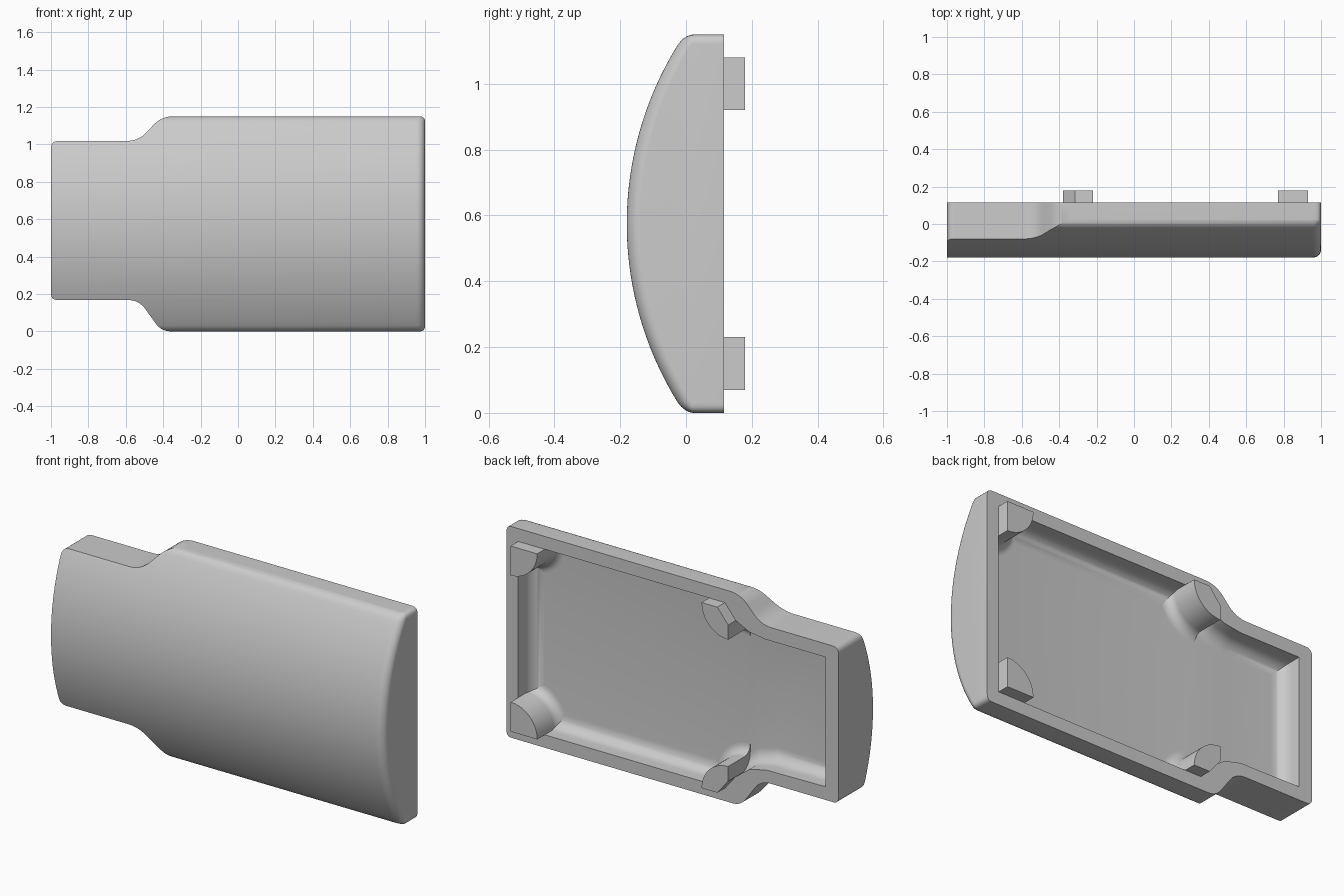
import bpy, bmesh, math
from mathutils import Vector

if "Cube" in bpy.data.objects:
    bpy.data.objects.remove(bpy.data.objects["Cube"], do_unlink=True)

grey = bpy.data.materials.new("plain grey")
grey.use_nodes = True
grey.diffuse_color = (0.6, 0.6, 0.6, 1)
grey.node_tree.nodes["Principled BSDF"].inputs["Base Color"].default_value = (0.6, 0.6, 0.6, 1)

MID, HALF = 0.575, 0.575      # middle and half of the height
BACK, FLOOR = 0.115, -0.01    # rim plane and pocket floor


def loft(name, rings):
    """Solid made by joining equal rings of points, with flat end caps."""
    bm = bmesh.new()
    loops = [[bm.verts.new(p) for p in ring] for ring in rings]
    n = len(loops[0])
    for a, b in zip(loops, loops[1:]):
        for i in range(n):
            j = (i + 1) % n
            bm.faces.new((a[i], a[j], b[j], b[i]))
    bm.faces.new(loops[0])
    bm.faces.new(loops[-1])
    bmesh.ops.recalc_face_normals(bm, faces=bm.faces)
    mesh = bpy.data.meshes.new(name)
    bm.to_mesh(mesh)
    bm.free()
    mesh.materials.append(grey)
    ob = bpy.data.objects.new(name, mesh)
    bpy.context.collection.objects.link(ob)
    return ob


def blend(a, c, b, steps=8):
    """Rounded corner from a to b around corner point c."""
    ts = [i / steps for i in range(steps + 1)]
    return [a * (1 - t) ** 2 + c * 2 * t * (1 - t) + b * t * t for t in ts]


def rounded(corners):
    """Closed outline with each (x, z, radius) corner rounded."""
    pts, n = [], len(corners)
    for i, (x, z, r) in enumerate(corners):
        c = Vector((x, z))
        u = (Vector(corners[i - 1][:2]) - c).normalized()
        v = (Vector(corners[(i + 1) % n][:2]) - c).normalized()
        t = r / math.tan(u.angle(v) / 2)
        pts += blend(c + u * t, c, c + v * t)
    return pts


def inset(pts, s):
    """Anticlockwise outline moved inward by s."""
    out = []
    for i, p in enumerate(pts):
        d1 = (p - pts[i - 1]).normalized()
        d2 = (pts[(i + 1) % len(pts)] - p).normalized()
        n1, n2 = Vector((-d1.y, d1.x)), Vector((-d2.y, d2.x))
        out.append(p + (n1 + n2) * (s / (1 + n1.dot(n2))))
    return out


def at_depth(pts, y):
    return [(p.x, y, p.y) for p in pts]


def fillet_steps(r, steps=8):
    """Pairs of depth and sideways flare for a fillet down to the floor."""
    angles = [math.pi / 2 * i / steps for i in range(steps + 1)]
    return [(FLOOR + r * (1 - math.sin(a)), r * (1 - math.cos(a))) for a in angles]


def combine(ob, other, operation):
    mod = ob.modifiers.new(operation, "BOOLEAN")
    mod.operation, mod.object, mod.solver = operation, other, "EXACT"
    bpy.context.view_layer.objects.active = ob
    bpy.ops.object.modifier_apply(modifier=mod.name)
    bpy.data.objects.remove(other, do_unlink=True)


# Cover: stepped outline as seen from the front
outline = rounded([
    (-1, 0.168, 0.035), (-0.53, 0.168, 0.12), (-0.41, 0, 0.1), (1, 0, 0.03),
    (1, 1.15, 0.03), (-0.41, 1.15, 0.15), (-0.53, 1.018, 0.15), (-1, 1.018, 0.04)])
cover = loft("cover_shell", [at_depth(outline, -0.3), at_depth(outline, BACK)])

# Bowed front, with rounded long edges
R, EDGE, END = 1.03, 0.54, HALF + 0.0005
bow = []
for i in range(49):
    d = -EDGE + 2 * EDGE * i / 48
    bow.append(Vector((R - math.sqrt(R * R - d * d) - 0.18, d)))
tip = bow[-1]
slope = EDGE / math.sqrt(R * R - EDGE * EDGE)
corner = Vector((tip.x + slope * (END - EDGE), END))
top = blend(tip, corner, Vector((0.03, END)))[1:]
bottom = [Vector((p.x, -p.y)) for p in reversed(top)]
front = bottom + bow + top


def section(x, shift):
    ring = [(x, p.x + shift, MID + p.y) for p in front]
    return ring + [(x, 0.25, MID + END), (x, 0.25, MID - END)]


# Rounded front edge at the wide end
r = 0.045
sections = [section(-1.05, 0)]
for i in range(9):
    a = math.pi / 2 * i / 8
    sections.append(section(1.0005 - r + r * math.sin(a), r * (1 - math.cos(a))))
combine(cover, loft("bowed_block", sections), "INTERSECT")

# Pocket in the back, with filleted floor
pocket = [Vector(p) for p in (
    (-0.92, 0.24), (-0.56, 0.235), (-0.46, 0.21), (-0.38, 0.15), (-0.315, 0.07),
    (0.93, 0.07), (0.93, 1.08), (-0.315, 1.08), (-0.38, 1.0), (-0.46, 0.96),
    (-0.56, 0.945), (-0.92, 0.945))]
rings = [at_depth(pocket, 0.3)]
rings += [at_depth(inset(pocket, s), y) for y, s in fillet_steps(0.07)]
combine(cover, loft("pocket_cutter", rings), "DIFFERENCE")


# Corner pegs: quarter rounds that flare into the floor
def peg(name, x, z, sx, sz, chamfered):
    c = Vector((x, z))
    heel = [c + Vector((0, 0.08 * sz)), c + Vector((0.065 * sx, 0))] if chamfered else [c]

    def ring(y, flare):
        arc = []
        for i in range(17):
            a = math.pi / 2 * i / 16
            arc.append(c + Vector((sx * math.cos(a), sz * math.sin(a))) * (0.16 + flare))
        return at_depth(heel + arc, y)

    steps = fillet_steps(0.05)
    return loft(name, [ring(0.18, 0)] + [ring(y, s) for y, s in steps]
                + [ring(FLOOR - 0.006, 0.05)])


parts = [cover]
for level, z, sz in (("lower", 0.07, 1), ("upper", 1.08, -1)):
    parts.append(peg(level + "_left_peg", 0.93, z, -1, sz, False))
    parts.append(peg(level + "_right_peg", -0.38, z, 1, sz, True))

# Smooth curves, sharp edges
bpy.ops.object.select_all(action="DESELECT")
for ob in parts:
    ob.select_set(True)
bpy.context.view_layer.objects.active = cover
bpy.ops.object.shade_smooth_by_angle(angle=math.radians(30))
